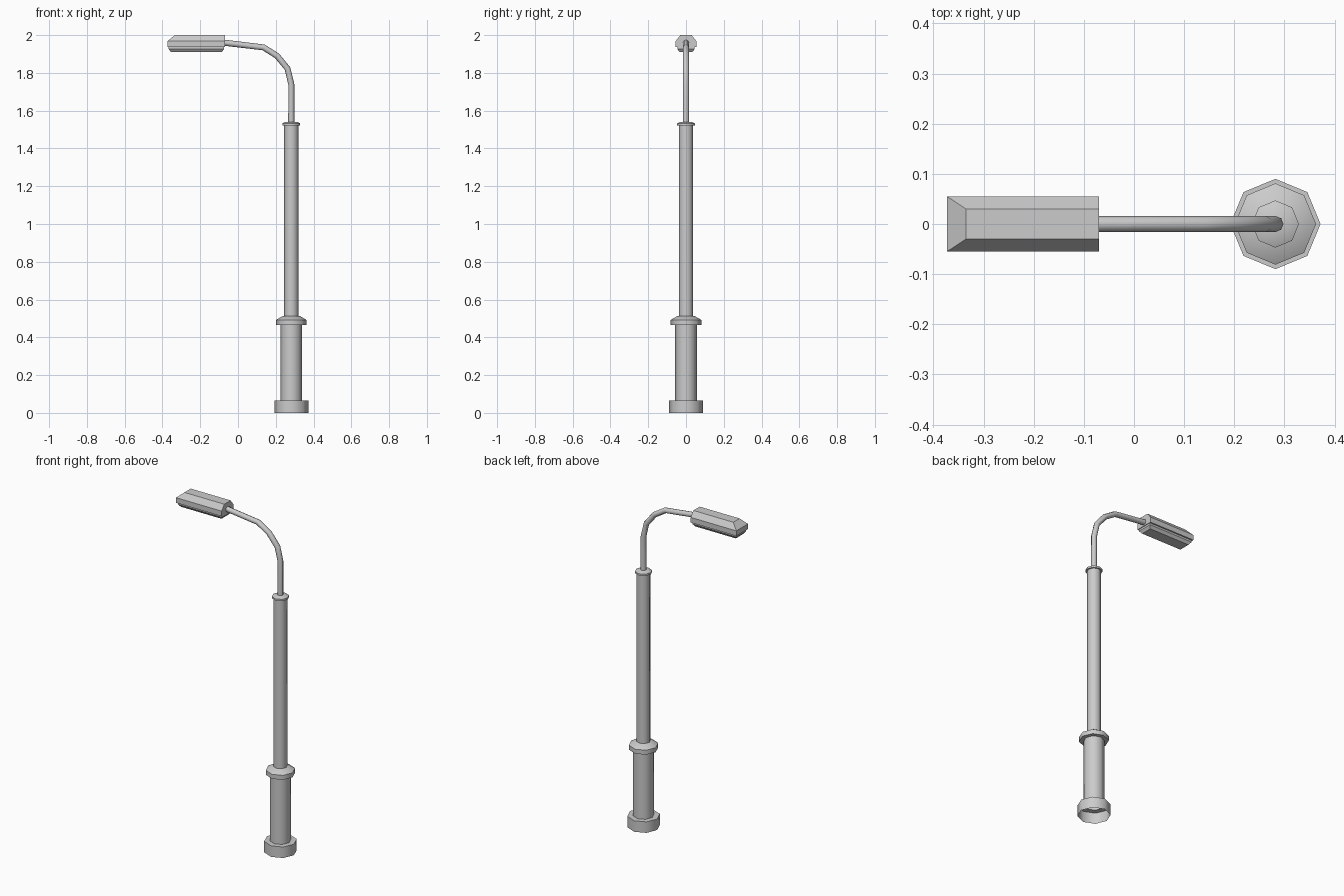
import bpy, bmesh, math

if "Cube" in bpy.data.objects:
    bpy.data.objects.remove(bpy.data.objects["Cube"])

POLE_X = 0.282


def finish(name, bm, smooth=None):
    bmesh.ops.recalc_face_normals(bm, faces=bm.faces)
    mesh = bpy.data.meshes.new(name)
    bm.to_mesh(mesh)
    bm.free()
    ob = bpy.data.objects.new(name, mesh)
    bpy.context.collection.objects.link(ob)
    if smooth:
        bpy.ops.object.select_all(action='DESELECT')
        ob.select_set(True)
        bpy.context.view_layer.objects.active = ob
        bpy.ops.object.shade_smooth_by_angle(angle=math.radians(smooth))
    return ob


def loft(bm, rings, cap_bottom=True):
    """Join equal-length rings of points with quads and cap the ends."""
    loops = [[bm.verts.new(p) for p in ring] for ring in rings]
    n = len(loops[0])
    for a, b in zip(loops, loops[1:]):
        for i in range(n):
            j = (i + 1) % n
            bm.faces.new((a[i], a[j], b[j], b[i]))
    bm.faces.new(loops[-1])
    if cap_bottom:
        bm.faces.new(loops[0])


def octagon(r, z):
    return [(POLE_X + r * math.cos(i * math.pi / 4), r * math.sin(i * math.pi / 4), z)
            for i in range(8)]


def rectangle(x0, x1, hy, z):
    return [(x0, -hy, z), (x1, -hy, z), (x1, hy, z), (x0, hy, z)]


# Pole: octagonal turned profile, open underneath
profile = [(0.09, 0), (0.09, 0.066), (0.057, 0.066), (0.057, 0.465),
           (0.081, 0.465), (0.081, 0.492), (0.047, 0.512), (0.038, 0.512),
           (0.038, 1.522), (0.047, 1.522), (0.047, 1.533), (0.03, 1.541)]
bm = bmesh.new()
loft(bm, [octagon(r, z) for r, z in profile], cap_bottom=False)
finish("pole", bm, smooth=50)

# Curved arm: eight-sided tube along a bent path
path = [(0.282, 1.535), (0.282, 1.74), (0.262, 1.823), (0.207, 1.89),
        (0.135, 1.935), (-0.075, 1.96)]
curve = bpy.data.curves.new("arm", 'CURVE')
curve.dimensions = '3D'
curve.bevel_depth = 0.016
curve.bevel_resolution = 2
curve.use_fill_caps = True
spline = curve.splines.new('POLY')
spline.points.add(len(path) - 1)
for point, (x, z) in zip(spline.points, path):
    point.co = (x, 0, z, 1)
spline.use_smooth = True
arm = bpy.data.objects.new("arm", curve)
bpy.context.collection.objects.link(arm)
bpy.ops.object.select_all(action='DESELECT')
arm.select_set(True)
bpy.context.view_layer.objects.active = arm
bpy.ops.object.convert(target='MESH')
bpy.ops.object.shade_smooth_by_angle(angle=math.radians(50))

# Lamp housing: chamfered on the sides and outer end
bm = bmesh.new()
loft(bm, [rectangle(-0.373, -0.07, 0.055, 1.937),
          rectangle(-0.373, -0.07, 0.055, 1.968),
          rectangle(-0.335, -0.07, 0.03, 2.0)])
finish("lamp_housing", bm)

# Lens: shallow tapered tray under the housing
bm = bmesh.new()
loft(bm, [rectangle(-0.355, -0.086, 0.034, 1.91),
          rectangle(-0.367, -0.074, 0.046, 1.926),
          rectangle(-0.367, -0.074, 0.046, 1.938)])
finish("lamp_lens", bm)
